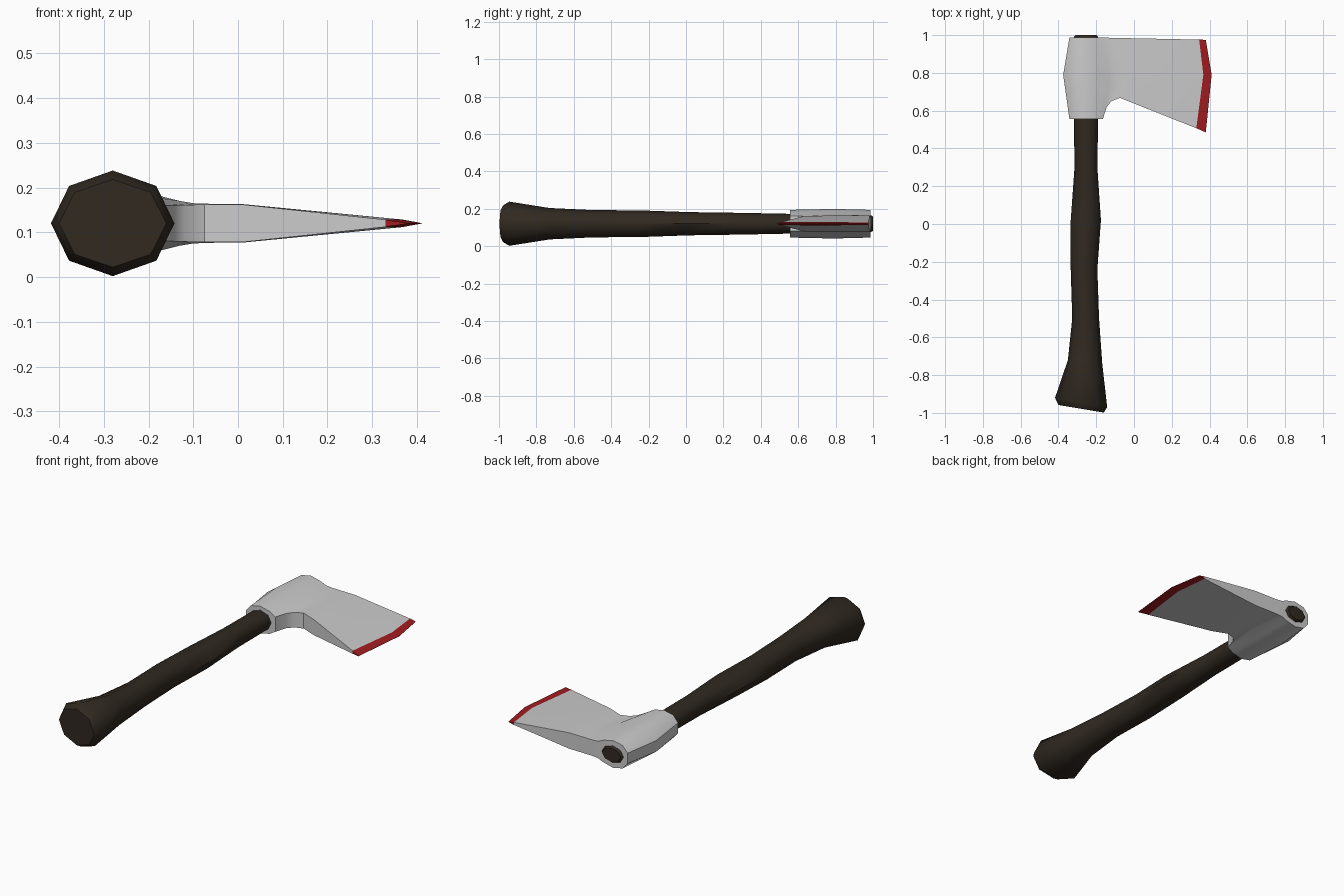
import bpy, bmesh, math

ZC = 0.12  # height of the axe's middle plane


def material(name, rgb):
    m = bpy.data.materials.new(name)
    m.diffuse_color = (*rgb, 1)
    return m


def loft(name, rings, mat=None, angle=35):
    """Skin closed rings of equal point count and cap both ends."""
    bm = bmesh.new()
    vs = [[bm.verts.new(p) for p in r] for r in rings]
    n = len(vs[0])
    for a, b in zip(vs, vs[1:]):
        for i in range(n):
            j = (i + 1) % n
            bm.faces.new((a[i], a[j], b[j], b[i]))
    bm.faces.new(vs[0])
    bm.faces.new(vs[-1])
    bmesh.ops.remove_doubles(bm, verts=bm.verts, dist=0.0005)
    bmesh.ops.recalc_face_normals(bm, faces=bm.faces)
    me = bpy.data.meshes.new(name)
    bm.to_mesh(me)
    bm.free()
    ob = bpy.data.objects.new(name, me)
    bpy.context.collection.objects.link(ob)
    if mat:
        me.materials.append(mat)
    bpy.ops.object.select_all(action='DESELECT')
    ob.select_set(True)
    bpy.context.view_layer.objects.active = ob
    bpy.ops.object.shade_smooth_by_angle(angle=math.radians(angle))
    return ob


# Handle: eight-sided sections (y, left x, right x, half height, end tilt)
stations = [
    (-0.978, -0.400, -0.160, 0.098, 0.020),
    (-0.945, -0.418, -0.142, 0.118, 0.025),
    (-0.730, -0.350, -0.168, 0.084, 0.010),
    (-0.500, -0.327, -0.185, 0.073, 0.0),
    (-0.240, -0.335, -0.194, 0.071, 0.0),
    (0.020, -0.335, -0.175, 0.062, 0.0),
    (0.300, -0.315, -0.194, 0.058, 0.0),
    (0.550, -0.318, -0.190, 0.053, 0.0),
    (0.990, -0.318, -0.190, 0.045, 0.0),
    (1.000, -0.310, -0.198, 0.038, 0.0),
]
rings = []
for y, x0, x1, h, tilt in stations:
    ring = []
    for k in range(8):
        c, s = math.cos(k * math.pi / 4), math.sin(k * math.pi / 4)
        ring.append(((x0 + x1) / 2 + (x1 - x0) / 2 * c, y - tilt * c, ZC + h * s))
    rings.append(ring)
loft("handle", rings, material("dark_wood", (0.03, 0.022, 0.015)), 50)


# Head: sections from poll to edge, each with bottom, middle and top points (x, y, half thickness)
def section(bottom, middle, top):
    pts = (bottom, middle, top)
    return ([(x, y, ZC + h) for x, y, h in pts]
            + [(x, y, ZC - h) for x, y, h in reversed(pts)])


edge_inner = section((0.33, 0.507, 0.008), (0.367, 0.79, 0.0085), (0.345, 0.976, 0.007))
head = [
    section((-0.342, 0.556, 0.028), (-0.375, 0.79, 0.030), (-0.342, 0.987, 0.028)),
    section((-0.312, 0.555, 0.062), (-0.325, 0.79, 0.066), (-0.312, 0.987, 0.062)),
    section((-0.255, 0.555, 0.074), (-0.255, 0.79, 0.079), (-0.255, 0.987, 0.074)),
    section((-0.198, 0.555, 0.060), (-0.190, 0.79, 0.065), (-0.198, 0.987, 0.060)),
    section((-0.165, 0.555, 0.040), (-0.130, 0.79, 0.050), (-0.165, 0.987, 0.046)),
    section((-0.145, 0.618, 0.040), (-0.100, 0.79, 0.045), (-0.130, 0.986, 0.043)),
    section((-0.120, 0.650, 0.041), (-0.075, 0.79, 0.044), (-0.090, 0.985, 0.043)),
    section((-0.075, 0.668, 0.042), (-0.040, 0.79, 0.043), (-0.050, 0.984, 0.043)),
    section((0.010, 0.634, 0.042), (0.010, 0.79, 0.043), (0.010, 0.983, 0.043)),
    edge_inner,
]
loft("axe_head", head, None, 40)

# Red cutting edge, narrowing to a sharp line
tip = section((0.38, 0.485, 0.0004), (0.411, 0.79, 0.0004), (0.38, 0.975, 0.0004))
loft("cutting_edge", [edge_inner, tip], material("red_edge", (0.36, 0.012, 0.015)), 20)
